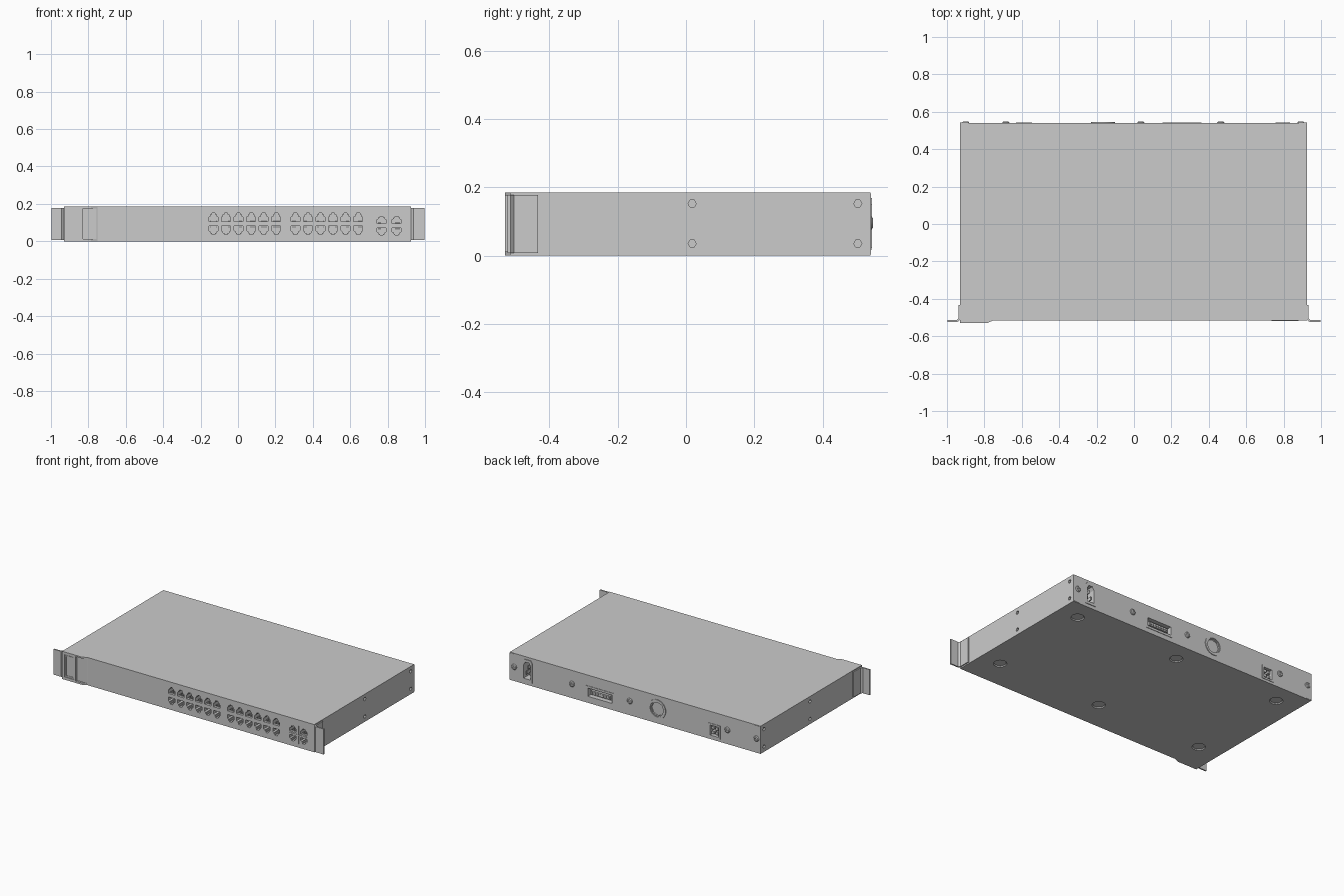
import bpy, bmesh, math

if "Cube" in bpy.data.objects:
    bpy.data.objects.remove(bpy.data.objects["Cube"])

AX = {'x': lambda u, v, t: (t, u, v), 'y': lambda u, v, t: (u, t, v), 'z': lambda u, v, t: (u, v, t)}


def prism(bm, pts, axis, a, b):
    lo = [bm.verts.new(AX[axis](u, v, a)) for u, v in pts]
    hi = [bm.verts.new(AX[axis](u, v, b)) for u, v in pts]
    n = len(pts)
    bm.faces.new(lo)
    bm.faces.new(hi[::-1])
    for i in range(n):
        bm.faces.new((lo[i], lo[(i + 1) % n], hi[(i + 1) % n], hi[i]))


def rect(u0, u1, v0, v1):
    return [(u0, v0), (u1, v0), (u1, v1), (u0, v1)]


def circle(u, v, r, n=24, ry=None):
    return [(u + r * math.cos(2 * math.pi * i / n), v + (ry or r) * math.sin(2 * math.pi * i / n)) for i in range(n)]


def loft(bm, loops, axis, closed):
    # loops: list of (points, t); capped at the ends, or wrapped round as a frame
    vs = [[bm.verts.new(AX[axis](u, v, t)) for u, v in p] for p, t in loops]
    n = len(vs[0])
    for k in range(len(vs) if closed else len(vs) - 1):
        p, q = vs[k], vs[(k + 1) % len(vs)]
        for i in range(n):
            bm.faces.new((p[i], p[(i + 1) % n], q[(i + 1) % n], q[i]))
    if not closed:
        bm.faces.new(vs[0])
        bm.faces.new(vs[-1][::-1])


def lathe(bm, u, v, axis, prof, n=20):
    loft(bm, [(circle(u, v, r, n), t) for r, t in prof], axis, False)


def frame(bm, outer, inner, axis, a, b):
    loft(bm, [(outer, a), (outer, b), (inner, b), (inner, a)], axis, True)


def finish(name, bm, smooth=False):
    bmesh.ops.recalc_face_normals(bm, faces=bm.faces)
    me = bpy.data.meshes.new(name)
    bm.to_mesh(me)
    bm.free()
    ob = bpy.data.objects.new(name, me)
    bpy.context.collection.objects.link(ob)
    bpy.ops.object.select_all(action='DESELECT')
    ob.select_set(True)
    bpy.context.view_layer.objects.active = ob
    if smooth:
        bpy.ops.object.shade_smooth_by_angle(angle=math.radians(35))
    return ob


def carve(ob, cutter):
    cutter.hide_render = True
    m = ob.modifiers.new('cut', 'BOOLEAN')
    m.operation, m.solver, m.object = 'DIFFERENCE', 'EXACT', cutter
    bpy.context.view_layer.objects.active = ob
    bpy.ops.object.modifier_apply(modifier='cut')
    bpy.data.objects.remove(cutter)


H, F, B = 0.185, -0.515, 0.54
PORTS = [-0.131 + 0.067 * i for i in range(6)] + [0.307 + 0.067 * i for i in range(6)]
UPLINKS = [0.767, 0.848]

# chassis with the raised front-left section
bm = bmesh.new()
prism(bm, [(-0.93, -0.53), (-0.785, -0.53), (-0.752, F), (0.925, F), (0.925, B), (-0.93, B)], 'z', 0, H)
chassis = finish('chassis', bm)

# openings cut into the chassis
bm = bmesh.new()
half = [(0.024, -0.022), (0.024, 0.002), (0.015, 0.007), (0.015, 0.015), (0.009, 0.015), (0.009, 0.023)]
jack = half + [(-u, v) for u, v in half[::-1]]
for x in PORTS:
    for z, s in ((0.127, 1), (0.059, -1)):
        prism(bm, [(x + u, z + s * v) for u, v in jack], 'y', F - 0.05, F + 0.06)
for x in UPLINKS:
    for z, s in ((0.114, 1), (0.053, -1)):
        prism(bm, [(x + u, z + s * v * 0.85) for u, v in jack], 'y', F - 0.05, F + 0.06)
prism(bm, rect(-0.912, -0.842, 0.018, 0.17), 'y', -0.6, -0.525)      # display window
prism(bm, rect(-0.83, -0.74, 0.012, 0.176), 'y', -0.6, -0.517)       # scooped step
for x in (-0.93, 0.925):                                             # side screw holes
    for y in (0.018, 0.503):
        for z in (0.035, 0.152):
            prism(bm, circle(y, z, 0.012, 6), 'x', x - 0.012, x + 0.012)
for x in (-0.77, 0.01, 0.78):                                        # underside dimples
    for y in (-0.315, 0.405):
        lathe(bm, x, y, 'z', [(0.046, -0.006), (0.036, 0.006)], 24)
SOCKET = [(0.769, 0.04), (0.821, 0.04), (0.821, 0.13), (0.808, 0.15), (0.782, 0.15), (0.769, 0.13)]
prism(bm, SOCKET, 'y', B - 0.06, B + 0.05)
prism(bm, rect(0.168, 0.346, 0.045, 0.1), 'y', B - 0.03, B + 0.05)
prism(bm, rect(-0.62, -0.558, 0.028, 0.095), 'y', B - 0.04, B + 0.05)
prism(bm, circle(-0.166, 0.095, 0.046, 8), 'y', B - 0.01, B + 0.05)
carve(chassis, finish('opening_cutter', bm))

# raised border of the display
bm = bmesh.new()
frame(bm, rect(-0.906, -0.848, 0.024, 0.164), rect(-0.902, -0.852, 0.03, 0.158), 'y', -0.528, -0.524)
finish('display_border', bm)

# contact strips inside the network ports
bm = bmesh.new()
for x in PORTS + UPLINKS:
    zs = ((0.109, 0.057) if x in PORTS else (0.1, 0.055))
    for z in ((0.108, 0.076) if x in PORTS else (0.098, 0.066)):
        for k in range(-3, 4):
            prism(bm, rect(x + k * 0.0055 - 0.001, x + k * 0.0055 + 0.001, z - 0.002, z + 0.004), 'y', F + 0.012, F + 0.06)
finish('port_contacts', bm)

# thin dividers around the uplink ports
bm = bmesh.new()
prism(bm, rect(0.804, 0.810, 0.025, 0.145), 'y', F - 0.003, F + 0.001)
for a, b in ((0.735, 0.804), (0.81, 0.88)):
    prism(bm, rect(a, b, 0.081, 0.086), 'y', F - 0.003, F + 0.001)
finish('uplink_dividers', bm)

# rack ears, with their screws, mirrored left and right
L = [(0.925, -0.433), (0.932, -0.433), (0.932, -0.503), (0.943, -0.514), (0.998, -0.514),
     (0.998, -0.523), (0.938, -0.523), (0.925, -0.513)]
for side, s, off in (('right', 1, 0.0), ('left', -1, 0.005)):
    def sx(x):
        return s * min(x + off, 0.998)
    bm = bmesh.new()
    prism(bm, [(sx(x), y) for x, y in L], 'z', 0.008, 0.178)
    finish(side + '_rack_ear', bm)

    scr, cut = bmesh.new(), bmesh.new()
    for z in (0.045, 0.15):
        x = s * 0.975
        lathe(scr, x, z, 'y', [(0.012, -0.546), (0.02, -0.542), (0.0245, -0.533), (0.0245, -0.523), (0.015, -0.523),
                               (0.015, -0.505), (0.021, -0.505), (0.021, -0.491), (0.01, -0.491), (0.01, -0.483),
                               (0.017, -0.483), (0.017, -0.47)])
        f = s * (0.932 + off)
        lathe(scr, -0.456, z, 'x', [(0.021, f - s * 0.003), (0.021, f + s * 0.004), (0.017, f + s * 0.011), (0.009, f + s * 0.014)])
        for p, q in ((0.014, 0.003), (0.003, 0.014)):
            prism(cut, rect(x - p, x + p, z - q, z + q), 'y', -0.56, -0.54)
            prism(cut, rect(-0.456 - p, -0.456 + p, z - q, z + q), 'x', f + s * 0.009, f + s * 0.03)
    screws = finish(side + '_ear_screws', scr, True)
    cutter = finish('slot_cutter', cut)
    carve(screws, cutter)

# folded end tabs of the rear wall
bm = bmesh.new()
prism(bm, rect(0.882, 0.925, 0.003, H - 0.003), 'y', B - 0.001, B + 0.002)
prism(bm, rect(-0.93, -0.885, 0.003, H - 0.003), 'y', B - 0.001, B + 0.002)
finish('rear_tabs', bm)

# rear panel screws
bm = bmesh.new()
for x in (-0.9, -0.685, 0.037, 0.464, 0.892):
    lathe(bm, x, 0.095, 'y', [(0.019, B - 0.002), (0.019, B + 0.003), (0.014, B + 0.007), (0.006, B + 0.007), (0.004, B + 0.004)])
finish('rear_screws', bm, True)

# power inlet frame and pins
bm = bmesh.new()
outer = [(0.757, 0.022), (0.833, 0.022), (0.833, 0.15), (0.82, 0.168), (0.77, 0.168), (0.757, 0.15)]
frame(bm, outer, SOCKET, 'y', B - 0.001, B + 0.004)
for x, z in ((0.782, 0.075), (0.808, 0.075), (0.795, 0.115)):
    prism(bm, rect(x - 0.003, x + 0.003, z - 0.011, z + 0.011), 'y', B - 0.06, B - 0.008)
finish('power_inlet', bm)

# wide multi-pin connector
bm = bmesh.new()
frame(bm, rect(0.153, 0.361, 0.03, 0.114), rect(0.168, 0.346, 0.045, 0.1), 'y', B - 0.001, B + 0.003)
prism(bm, rect(0.185, 0.329, 0.06, 0.085), 'y', B - 0.03, B - 0.006)
for k in range(7):
    x = 0.197 + k * 0.02
    prism(bm, rect(x - 0.004, x + 0.004, 0.066, 0.079), 'y', B - 0.01, B - 0.001)
finish('rear_connector', bm)

# oval rear ring
bm = bmesh.new()
frame(bm, circle(-0.166, 0.095, 0.064, 24), circle(-0.166, 0.095, 0.05, 24), 'y', B - 0.001, B + 0.005)
finish('rear_ring', bm, True)

# small square rear socket with pins
bm = bmesh.new()
frame(bm, rect(-0.632, -0.546, 0.016, 0.107), rect(-0.62, -0.558, 0.028, 0.095), 'y', B - 0.001, B + 0.003)
for x in (-0.604, -0.574):
    for z in (0.046, 0.077):
        prism(bm, rect(x - 0.009, x + 0.009, z - 0.009, z + 0.009), 'y', B - 0.04, B - 0.004)
finish('rear_square_socket', bm)
